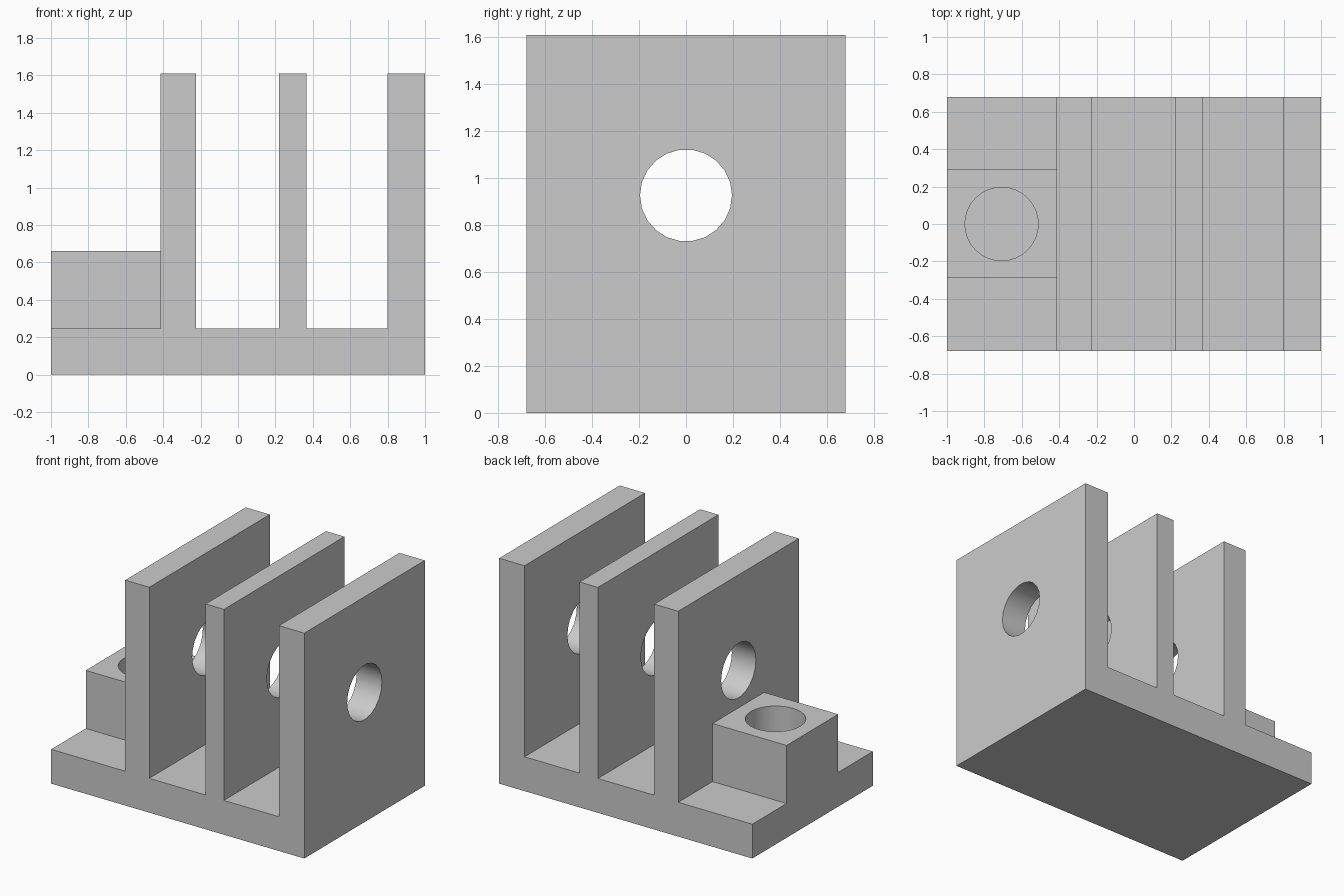
import bpy, bmesh, math
from mathutils import Matrix

cube = bpy.data.objects.get("Cube")
if cube:
    bpy.data.objects.remove(cube, do_unlink=True)

grey = bpy.data.materials.new("light grey")
grey.use_nodes = True
grey.diffuse_color = (0.6, 0.6, 0.6, 1)
grey.node_tree.nodes["Principled BSDF"].inputs["Base Color"].default_value = (0.6, 0.6, 0.6, 1)

HALF_DEPTH = 0.68
BASE_TOP, FIN_TOP, BLOCK_TOP = 0.245, 1.61, 0.66
FINS = [(-0.415, -0.225), (0.22, 0.365), (0.80, 1.0)]
HOLE_RADIUS = 0.196


def finish(name, bm):
    bmesh.ops.recalc_face_normals(bm, faces=bm.faces)
    mesh = bpy.data.meshes.new(name)
    bm.to_mesh(mesh)
    bm.free()
    mesh.materials.append(grey)
    obj = bpy.data.objects.new(name, mesh)
    bpy.context.collection.objects.link(obj)
    return obj


def cylinder(name, sides, length, matrix):
    bm = bmesh.new()
    bmesh.ops.create_cone(bm, cap_ends=True, segments=sides, radius1=HOLE_RADIUS,
                          radius2=HOLE_RADIUS, depth=length, matrix=matrix)
    return finish(name, bm)


def box(name, x0, x1, y0, y1, z0, z1):
    bm = bmesh.new()
    bmesh.ops.create_cube(bm, size=1)
    for v in bm.verts:
        v.co = (x1 if v.co.x > 0 else x0, y1 if v.co.y > 0 else y0, z1 if v.co.z > 0 else z0)
    return finish(name, bm)


def combine(target, tool, operation):
    mod = target.modifiers.new(tool.name, 'BOOLEAN')
    mod.operation, mod.object, mod.solver = operation, tool, 'EXACT'
    bpy.context.view_layer.objects.active = target
    bpy.ops.object.modifier_apply(modifier=mod.name)
    bpy.data.objects.remove(tool, do_unlink=True)


# Base with three upright plates, extruded from one comb profile
outline = [(1, 0), (-1, 0), (-1, BASE_TOP)]
for left, right in FINS:
    outline += [(left, BASE_TOP), (left, FIN_TOP), (right, FIN_TOP), (right, BASE_TOP)]
outline.pop()
bm = bmesh.new()
face = bm.faces.new([bm.verts.new((x, -HALF_DEPTH, z)) for x, z in outline])
extruded = bmesh.ops.extrude_face_region(bm, geom=[face])["geom"]
bmesh.ops.translate(bm, vec=(0, 2 * HALF_DEPTH, 0),
                    verts=[g for g in extruded if isinstance(g, bmesh.types.BMVert)])
bracket = finish("bracket", bm)

# Cross bore through all the plates
combine(bracket, cylinder("cross_bore", 22, 4, Matrix.Translation((0, 0, 0.927))
                          @ Matrix.Rotation(math.pi / 2, 4, 'Y')), 'DIFFERENCE')

# Socket block beside the end plate, with a blind round hole down to the base
combine(bracket, box("socket_block", -1, FINS[0][0] + 0.05, -0.29, 0.293,
                     BASE_TOP - 0.1, BLOCK_TOP), 'UNION')
combine(bracket, cylinder("socket_bore", 32, 1,
                          Matrix.Translation((-0.708, 0, BASE_TOP + 0.5))), 'DIFFERENCE')

# Smooth bores, sharp corners
bpy.ops.object.select_all(action='DESELECT')
bracket.select_set(True)
bpy.context.view_layer.objects.active = bracket
bpy.ops.object.shade_smooth_by_angle(angle=math.radians(30))
